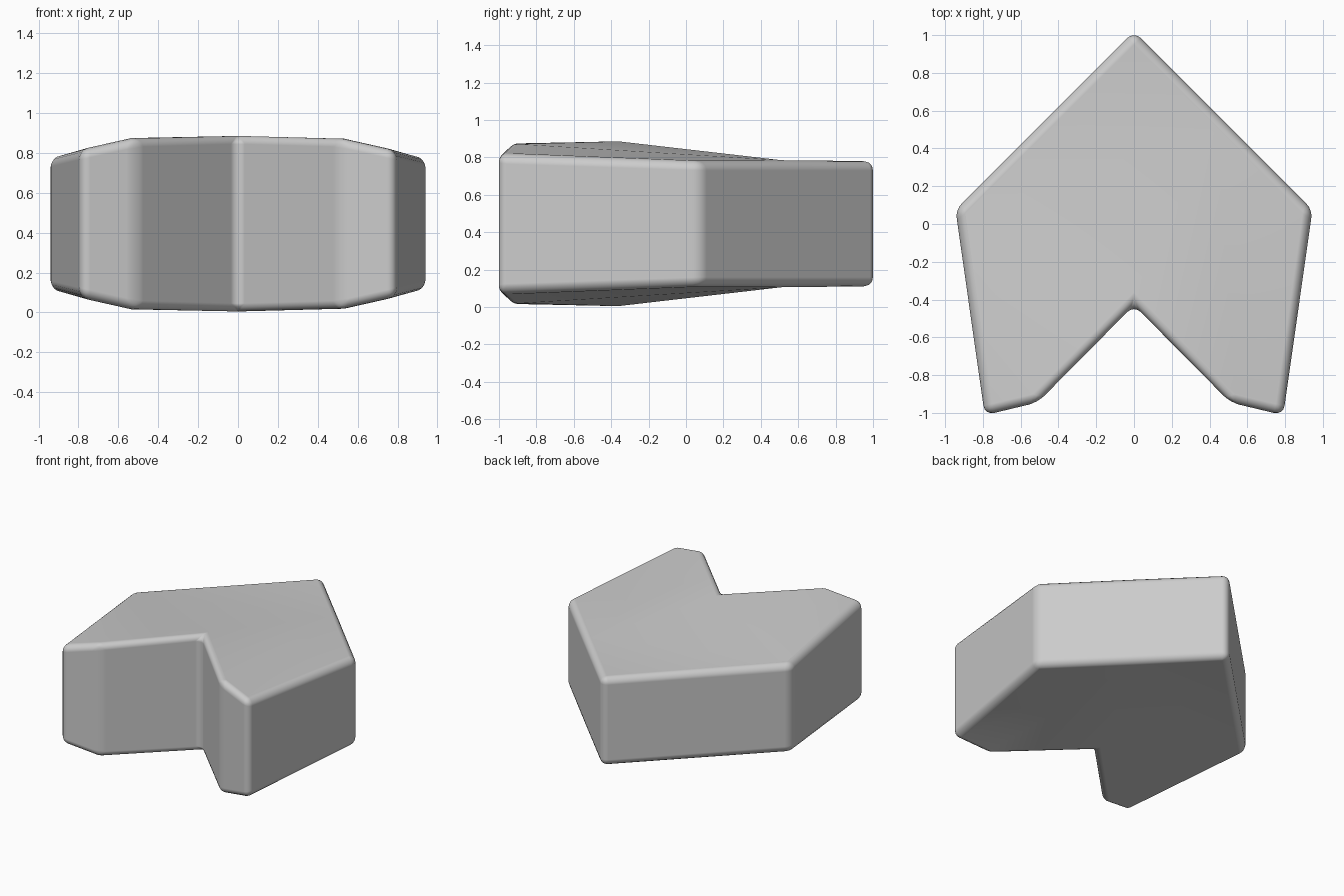
import bpy, bmesh, math

if "Cube" in bpy.data.objects:
    bpy.data.objects.remove(bpy.data.objects["Cube"])

MID_Z = 0.445

# Outline counter-clockwise from the notch: x, y, half height
outline = [
    (0.00, -0.43, 0.450),    # notch
    (0.51, -0.945, 0.435),   # right tip, inner
    (0.79, -1.012, 0.372),   # right tip, outer
    (0.945, 0.075, 0.335),   # right shoulder
    (0.473, 0.547, 0.335),   # middle of the right back edge
    (0.00, 1.02, 0.335),     # back point
    (-0.945, 0.075, 0.335),  # left shoulder
    (-0.79, -1.012, 0.372),  # left tip, outer
    (-0.51, -0.945, 0.435),  # left tip, inner
]
# Slightly faceted cap shared by top and bottom
cap = [(0, 1, 4), (1, 2, 4), (2, 3, 4), (4, 5, 6), (4, 6, 0), (0, 6, 8), (6, 7, 8)]

bm = bmesh.new()
top = [bm.verts.new((x, y, MID_Z + h)) for x, y, h in outline]
bottom = [bm.verts.new((x, y, MID_Z - h)) for x, y, h in outline]
for tri in cap:
    bm.faces.new([top[i] for i in tri])
    bm.faces.new([bottom[i] for i in reversed(tri)])

# Side walls
n = len(outline)
for i in range(n):
    j = (i + 1) % n
    bm.faces.new((bottom[i], bottom[j], top[j], top[i]))
for f in bm.faces:
    f.smooth = True

mesh = bpy.data.meshes.new("arrow_block")
bm.to_mesh(mesh)
bm.free()
block = bpy.data.objects.new("arrow_block", mesh)
bpy.context.collection.objects.link(block)

# Rounded rims and corners
bevel = block.modifiers.new("rounded_edges", 'BEVEL')
bevel.width = 0.05
bevel.segments = 4
bevel.limit_method = 'ANGLE'
bevel.angle_limit = math.radians(25)
bevel.use_clamp_overlap = False
bevel.loop_slide = False
bevel.harden_normals = True
